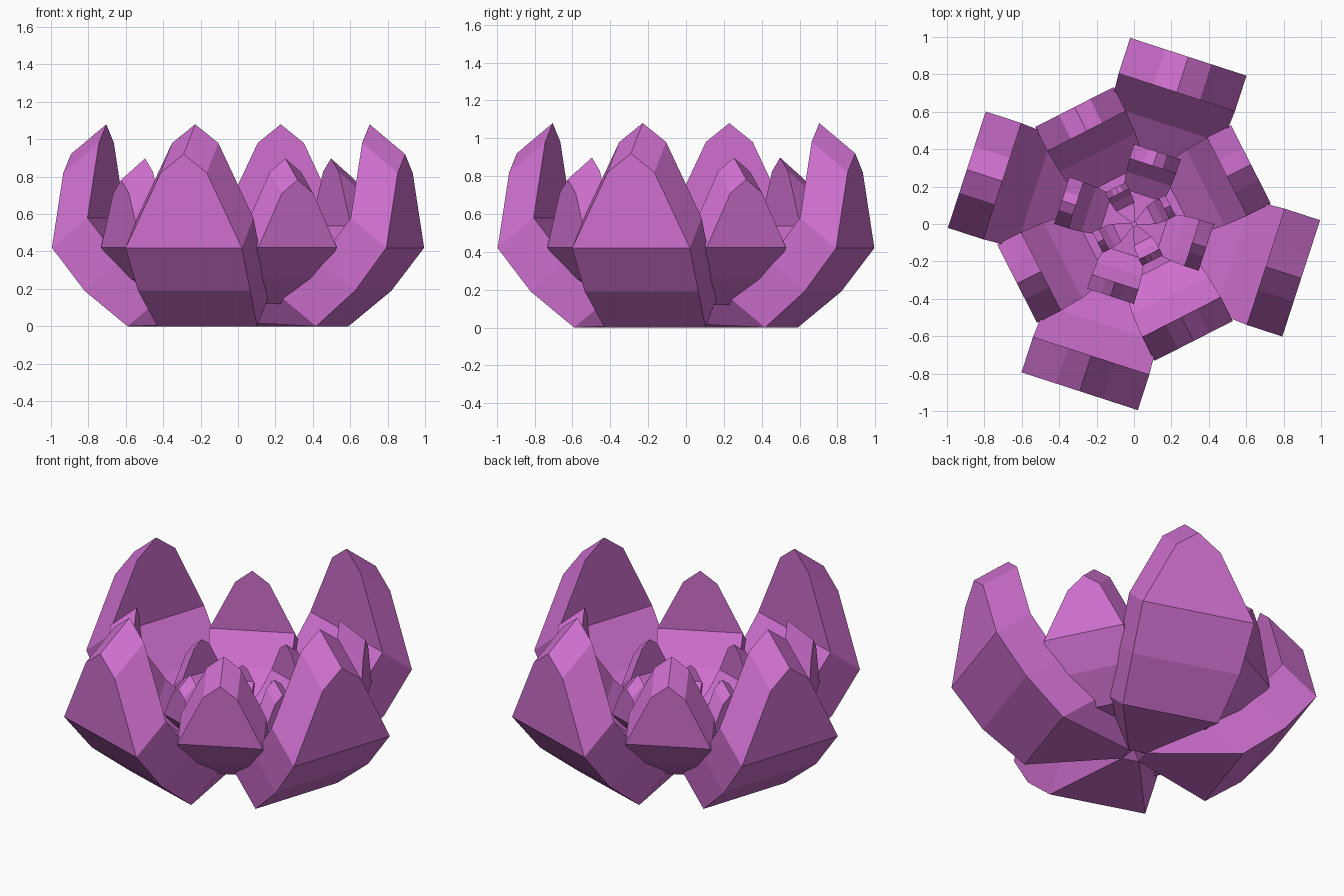
import bpy, bmesh
from math import radians
from mathutils import Matrix, Vector

if "Cube" in bpy.data.objects:
    bpy.data.objects.remove(bpy.data.objects["Cube"])

# Petal outer shell: (radius, half width, height) from the base up
ROWS = [(0.05, 0.05, 0.02), (0.53, 0.28, 0.0), (0.76, 0.315, 0.19),
        (0.94, 0.327, 0.42), (0.94, 0.13, 0.82)]
TIP = (0.94, 0.0, 0.92)
THICK = Vector((-0.2, 0.0, 0.16))   # offset from outer shell to inner shell

mat = bpy.data.materials.new("petal_purple")
mat.diffuse_color = (0.62, 0.16, 0.62, 1)
mat.use_nodes = True
mat.node_tree.nodes["Principled BSDF"].inputs["Base Color"].default_value = mat.diffuse_color


def add_petal(bm, matrix):
    """One thick petal: a bent sheet extruded inward and upward."""
    rows = [[bm.verts.new((r, -w, z)), bm.verts.new((r, w, z))] for r, w, z in ROWS]
    tip = bm.verts.new(TIP)
    faces = [bm.faces.new((a[0], a[1], b[1], b[0])) for a, b in zip(rows, rows[1:-1])]
    # the upright upper panel is a single pentagon
    (a, b), (c, d) = rows[-2], rows[-1]
    faces.append(bm.faces.new((a, b, d, tip, c)))
    outer = [v for row in rows for v in row] + [tip]
    ext = bmesh.ops.extrude_face_region(bm, geom=faces, use_keep_orig=True)
    inner = [e for e in ext["geom"] if isinstance(e, bmesh.types.BMVert)]
    bmesh.ops.translate(bm, verts=inner, vec=THICK)
    bmesh.ops.transform(bm, matrix=matrix, verts=outer + inner)


def whorl(name, angle, scale, push, lift):
    """Ring of four equal petals."""
    bm = bmesh.new()
    for i in range(4):
        add_petal(bm, Matrix.Rotation(radians(angle + 90 * i), 4, 'Z')
                  @ Matrix.Translation((push, 0, lift)) @ Matrix.Scale(scale, 4))
    bmesh.ops.recalc_face_normals(bm, faces=bm.faces)
    mesh = bpy.data.meshes.new(name)
    bm.to_mesh(mesh)
    bm.free()
    mesh.materials.append(mat)
    bpy.context.collection.objects.link(bpy.data.objects.new(name, mesh))


# Four rings, smaller and higher toward the centre
whorl("outer_petals", -18, 1.0, 0.0, 0.0)
whorl("middle_petals", 27, 0.72, 0.025, 0.12)
whorl("inner_petals", 72, 0.40, 0.03, 0.19)
whorl("heart_petals", 27, 0.19, 0.04, 0.30)
